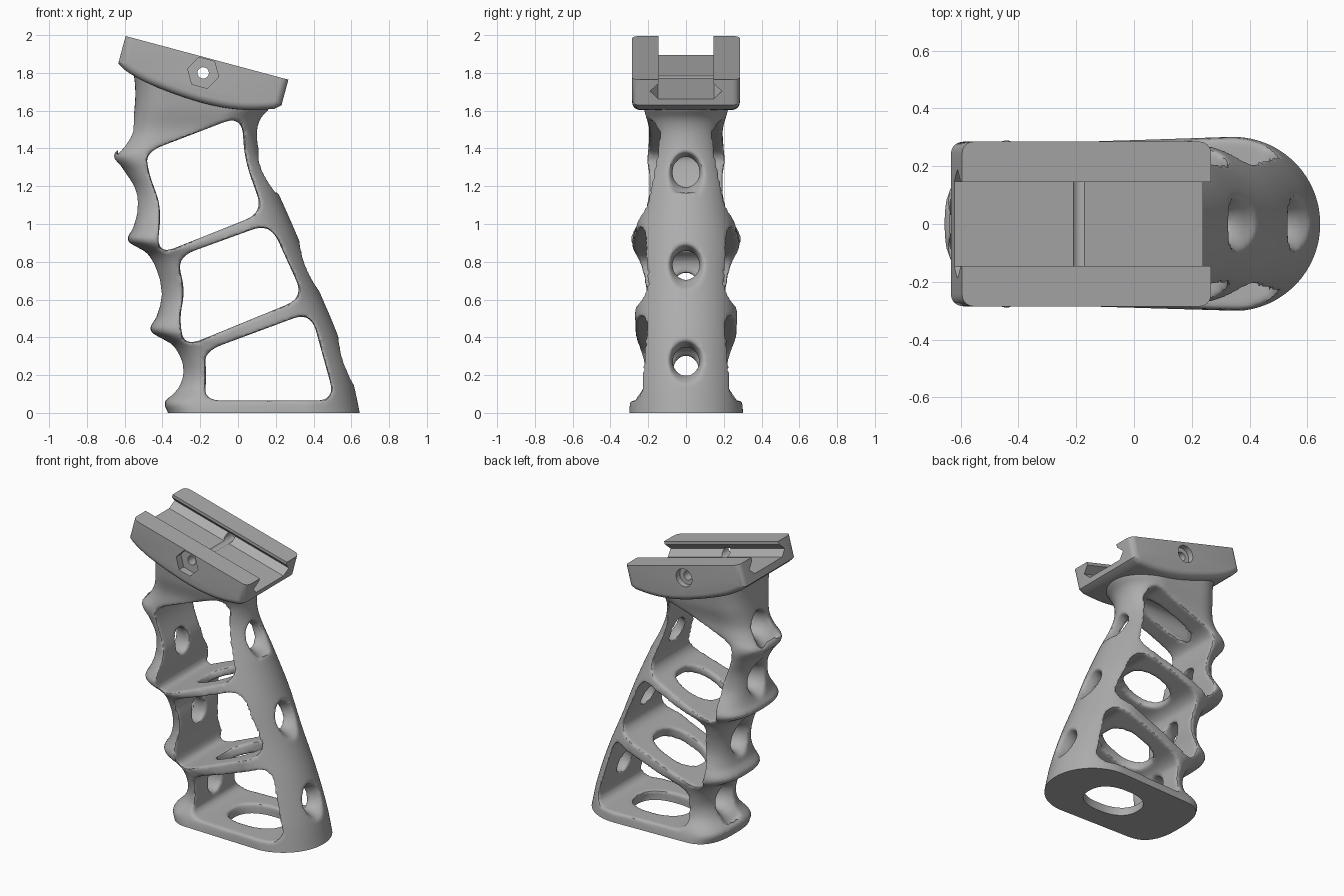
import bpy, bmesh, math
from mathutils import Matrix, Vector

cube = bpy.data.objects.get("Cube")
if cube:
    bpy.data.objects.remove(cube, do_unlink=True)

grey = bpy.data.materials.new("matte_grey")
grey.use_nodes = True
grey.diffuse_color = (0.42, 0.42, 0.42, 1)
grey.node_tree.nodes["Principled BSDF"].inputs["Base Color"].default_value = (0.42, 0.42, 0.42, 1)


def curve(pts, t):
    """Smooth cubic through (t, value) pairs sorted by t."""
    i = max(0, min(len(pts) - 2, sum(p[0] <= t for p in pts) - 1))

    def slope(k):
        a, b = pts[max(k - 1, 0)], pts[min(k + 1, len(pts) - 1)]
        return (b[1] - a[1]) / (b[0] - a[0])
    (t0, v0), (t1, v1) = pts[i], pts[i + 1]
    h = t1 - t0
    s = max(0, min(1, (t - t0) / h))
    return (v0 * (1 + 2 * s) * (1 - s) ** 2 + v1 * s * s * (3 - 2 * s)
            + h * s * (1 - s) * (slope(i) * (1 - s) - slope(i + 1) * s))


def loft(name, rings):
    """Closed solid skinned through equal rings of points."""
    bm = bmesh.new()
    loops = [[bm.verts.new(p) for p in r] for r in rings]
    n = len(loops[0])
    for a, b in zip(loops, loops[1:]):
        for i in range(n):
            j = (i + 1) % n
            bm.faces.new((a[i], a[j], b[j], b[i]))
    bm.faces.new(loops[0][::-1])
    bm.faces.new(loops[-1])
    bmesh.ops.recalc_face_normals(bm, faces=bm.faces)
    me = bpy.data.meshes.new(name)
    bm.to_mesh(me)
    bm.free()
    ob = bpy.data.objects.new(name, me)
    bpy.context.collection.objects.link(ob)
    me.materials.append(grey)
    return ob


def prism(name, outline, y0, y1):
    return loft(name, [[(x, y, z) for x, z in outline] for y in (y0, y1)])


def oval(a, b, n=48, power=2.0):
    out = []
    for i in range(n):
        c, s = math.cos(math.tau * i / n), math.sin(math.tau * i / n)
        out.append((a * math.copysign(abs(c) ** (2 / power), c),
                    b * math.copysign(abs(s) ** (2 / power), s)))
    return out


def rounded(corners, radius, steps=8):
    """Polygon with each corner replaced by a soft curve."""
    out = []
    for i, c in enumerate(corners):
        c = Vector(c)
        p, q = Vector(corners[i - 1]) - c, Vector(corners[(i + 1) % len(corners)]) - c
        p, q = [c + v.normalized() * min(radius, v.length * 0.45) for v in (p, q)]
        for k in range(steps + 1):
            t = k / steps
            out.append(p * (1 - t) ** 2 + c * 2 * t * (1 - t) + q * t * t)
    return out


def apply_modifier(ob, kind, **settings):
    mod = ob.modifiers.new(kind, kind)
    for key, value in settings.items():
        setattr(mod, key, value)
    bpy.context.view_layer.objects.active = ob
    bpy.ops.object.modifier_apply(modifier=mod.name)


def cut(ob, cutter):
    apply_modifier(ob, "BOOLEAN", operation="DIFFERENCE", solver="EXACT", object=cutter)
    bpy.data.objects.remove(cutter, do_unlink=True)


def shade(ob, angle):
    bpy.ops.object.select_all(action="DESELECT")
    ob.select_set(True)
    bpy.context.view_layer.objects.active = ob
    bpy.ops.object.shade_smooth_by_angle(angle=math.radians(angle))


# Grip outline: finger side, palm side, and half widths of each, by height
finger = [(-0.1, -0.365), (0, -0.37), (0.055, -0.39), (0.13, -0.325), (0.235, -0.30),
          (0.36, -0.35), (0.435, -0.465), (0.51, -0.43), (0.6, -0.415), (0.73, -0.43),
          (0.845, -0.48), (0.91, -0.585), (0.97, -0.56), (1.04, -0.545), (1.18, -0.55),
          (1.28, -0.60), (1.36, -0.66), (1.42, -0.61), (1.49, -0.57), (1.65, -0.545),
          (1.78, -0.55), (1.9, -0.58)]
palm = [(-0.1, 0.665), (0, 0.645), (0.18, 0.605), (0.42, 0.525), (0.67, 0.42), (0.91, 0.325),
        (1.16, 0.215), (1.36, 0.12), (1.48, 0.10), (1.56, 0.12), (1.62, 0.17), (1.9, 0.18)]
finger_w = [(-0.1, 0.29), (0, 0.285), (0.06, 0.27), (0.15, 0.225), (0.3, 0.235), (0.435, 0.258),
            (0.62, 0.22), (0.8, 0.25), (0.91, 0.295), (0.96, 0.285), (1.08, 0.22),
            (1.36, 0.205), (1.5, 0.195), (1.62, 0.22), (1.9, 0.25)]
palm_w = [(-0.1, 0.302), (0, 0.302), (0.3, 0.28), (0.6, 0.27), (0.9, 0.275), (1.1, 0.24),
          (1.3, 0.205), (1.48, 0.192), (1.62, 0.225), (1.9, 0.25)]


def grip_ring(z):
    xl, xr = curve(finger, z), curve(palm, z)
    wl, wr = curve(finger_w, z), curve(palm_w, z)
    ring = []
    for i in range(72):
        c, s = math.cos(math.tau * i / 72), math.sin(math.tau * i / 72)
        if c >= 0:
            ring.append((xr - wr + c * wr, s * wr, z))
        else:
            x = xl + 0.2 - 0.2 * abs(c) ** 0.75
            ring.append((x, math.copysign(wl * abs(s) ** 0.75, s), z))
    return ring


grip = loft("grip", [grip_ring(-0.1 + 0.02 * i) for i in range(101)])

# Three side windows
windows = [
    [(-0.49, 1.38), (0.02, 1.575), (0.035, 1.34), (0.135, 1.06), (-0.43, 0.835),
     (-0.405, 1.09), (-0.47, 1.26)],
    [(-0.325, 0.825), (0.17, 1.005), (0.35, 0.61), (-0.285, 0.35), (-0.31, 0.5), (-0.28, 0.65)],
    [(-0.18, 0.325), (0.385, 0.535), (0.515, 0.065), (-0.18, 0.065), (-0.165, 0.2)]]
for w in windows:
    cut(grip, prism("window_cutter", rounded(w, 0.1), -0.5, 0.5))

# Lengthwise opening through the shelves and base
spine = [(1.2, -0.17, 0.16, 0.13), (0.95, -0.11, 0.16, 0.135), (0.5, 0.04, 0.18, 0.14),
         (0.03, 0.17, 0.2, 0.15), (-0.2, 0.17, 0.2, 0.15)]
cut(grip, loft("shelf_cutter", [[(cx + x, y, z) for x, y in oval(a, b, power=2.4)]
                                for z, cx, a, b in spine]))


# Flared holes through the palm strap and the finger grooves
def strap_hole(x, z, side, depth, tilt):
    flare = [(-depth, 1), (-0.08, 1), (-0.04, 1.1), (0, 1.4), (0.06, 2.1)]
    cut(grip, loft("hole_cutter", [[(x + side * d, py * k, z + tilt * d + pz * k)
                                    for py, pz in oval(0.07, 0.083)] for d, k in flare]))


for z in (0.3, 0.81, 1.3):
    strap_hole(curve(palm, z), z, 1, 0.25, 0.3)
for z, depth in ((0.22, 0.25), (0.66, 0.25), (1.1, 0.25), (1.475, 0.5)):
    strap_hole(curve(finger, z), z, -1, depth, 0)

# Soften all rims, then trim to the flat base and to the tilted mount
apply_modifier(grip, "REMESH", mode="VOXEL", voxel_size=0.012)
apply_modifier(grip, "SMOOTH", factor=0.5, iterations=6)
mount_frame = Matrix.Translation((-0.595, 0, 1.995)) @ Matrix.Rotation(math.radians(15), 4, "Y")
bm = bmesh.new()
bm.from_mesh(grip.data)
for point, normal in ((Vector(), Vector((0, 0, -1))),
                      (mount_frame @ Vector((0, 0, -0.15)), mount_frame.to_3x3() @ Vector((0, 0, 1)))):
    geom = bm.verts[:] + bm.edges[:] + bm.faces[:]
    res = bmesh.ops.bisect_plane(bm, geom=geom, plane_co=point, plane_no=normal, clear_outer=True)
    rim = [e for e in res["geom_cut"] if isinstance(e, bmesh.types.BMEdge)]
    bmesh.ops.triangle_fill(bm, edges=rim, use_beauty=True, normal=normal)
bm.to_mesh(grip.data)
bm.free()
grip.data.materials.clear()
grip.data.materials.append(grey)
for poly in grip.data.polygons:
    poly.material_index = 0
shade(grip, 40)

# Rail mount: curved underside, rounded outer edges
LENGTH, HALF = 0.892, 0.285
under = [(0, 0.15), (0.05, 0.178), (0.19, 0.213), (0.47, 0.236), (0.675, 0.221),
         (0.86, 0.168), (LENGTH, 0.14)]
steps = 28
outline = [(LENGTH, 0), (0, 0)] + [(LENGTH * i / steps, -curve(under, LENGTH * i / steps))
                                   for i in range(steps + 1)]
mount = prism("rail_mount", outline, -HALF, HALF)
bm = bmesh.new()
bm.from_mesh(mount.data)
edges = [e for e in bm.edges if abs(e.verts[0].co.y - e.verts[1].co.y) < 0.01
         and min(v.co.z for v in e.verts) < -0.01]
bmesh.ops.bevel(bm, geom=edges, offset=0.04, segments=5, profile=0.5, affect="EDGES")
bm.to_mesh(mount.data)
bm.free()

# Dovetail slot, cross bolt hole, hexagonal nut pocket and round head pocket
half_slot = [(0.145, 0.1), (0.145, -0.02), (0.19, -0.063), (0.147, -0.105)]
slot = half_slot + [(-y, z) for y, z in half_slot[::-1]]
cut(mount, loft("slot_cutter", [[(u, y, z) for y, z in slot] for u in (-0.2, 1.1)]))
for size, sides, y0, y1 in ((0.03, 32, -0.5, 0.5), (0.085, 6, -0.5, -0.235), (0.06, 32, 0.245, 0.5)):
    cut(mount, prism("bolt_cutter", [(0.447 + x, z - 0.082) for x, z in oval(size, size, sides)], y0, y1))
mount.data.transform(mount_frame)
shade(mount, 30)
